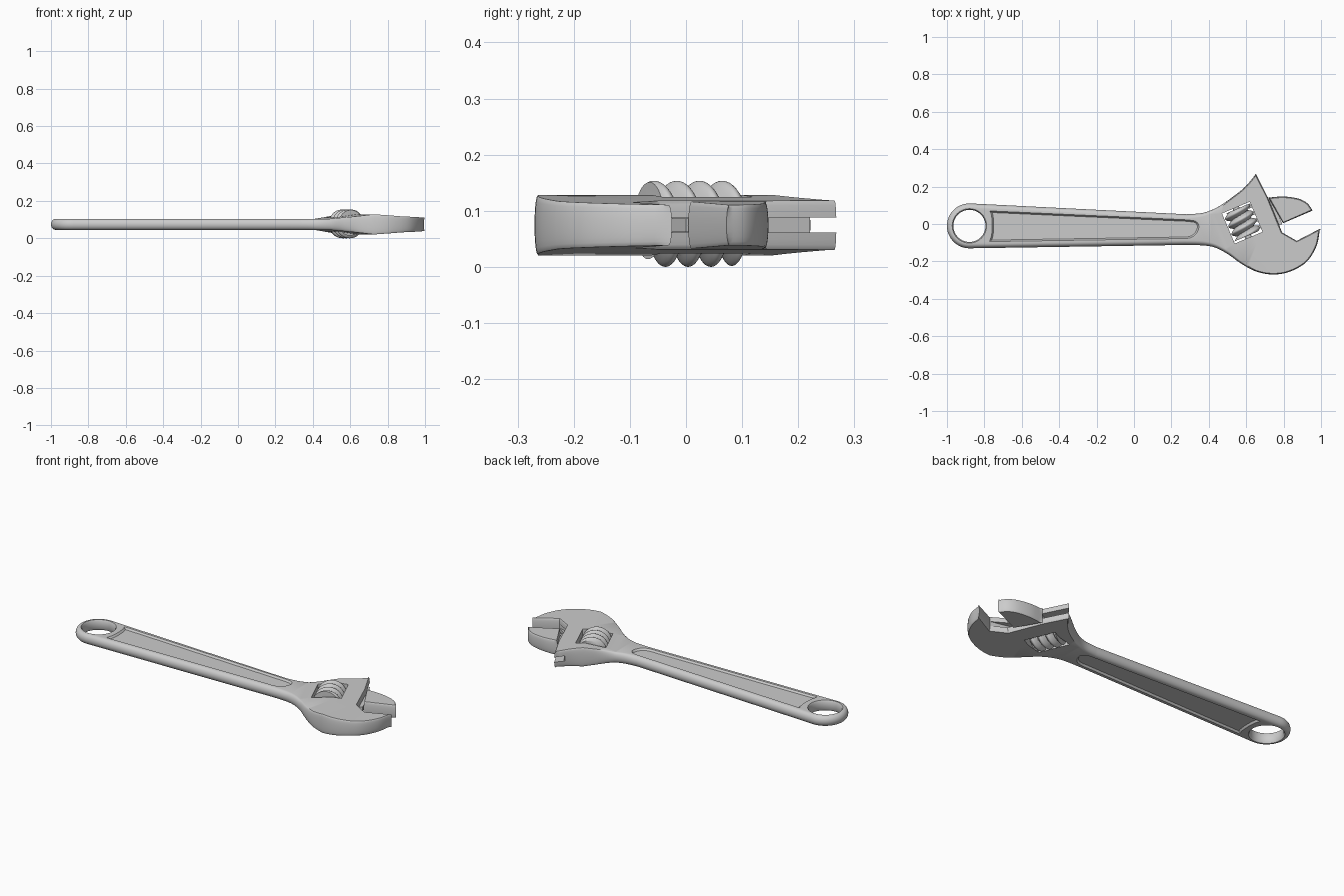
import bpy, bmesh, math
from mathutils import Vector, Matrix

cube = bpy.data.objects.get("Cube")
if cube:
    bpy.data.objects.remove(cube)

MID = 0.0745                      # height of the tool's middle plane
TILT = math.radians(23)           # angle of the jaws to the handle
U = Vector((math.cos(TILT), math.sin(TILT)))    # along the jaws
V = Vector((-math.sin(TILT), math.cos(TILT)))   # along the slide

GREY = (0.6, 0.6, 0.6, 1)
steel = bpy.data.materials.new("steel_grey")
steel.use_nodes = True
steel.diffuse_color = GREY
steel.node_tree.nodes["Principled BSDF"].inputs["Base Color"].default_value = GREY


def lerp_table(table, t):
    for (a, p), (b, q) in zip(table, table[1:]):
        if t <= b:
            return p + (q - p) * max(0, (t - a) / (b - a))
    return table[-1][1]


def thickness(p):
    return lerp_table([(-2, .058), (.4, .06), (.565, .108), (.72, .085), (.93, .07)], U.dot(p))


def rounding(p):
    return lerp_table([(-2, .024), (.3, .024), (.5, .006), (2, .006)], U.dot(p))


def slide_groove(p):
    """Push the points of the head's slide face back to the groove floor."""
    u, v = U.dot(p), V.dot(p)
    return U * .66 + V * min(v, -.04) if u > .66 and v > -.4 else p


def spline(points, steps=6):
    """Smooth curve through the points."""
    pts = [Vector(p) for p in points]
    ext = [2 * pts[0] - pts[1]] + pts + [2 * pts[-1] - pts[-2]]
    out = []
    for a, b, c, d in zip(ext, ext[1:], ext[2:], ext[3:]):
        for i in range(steps):
            t = i / steps
            out.append(0.5 * (2 * b + (c - a) * t + (2 * a - 5 * b + 4 * c - d) * t * t
                              + (3 * b - a - 3 * c + d) * t ** 3))
    return out + [pts[-1]]


def arc(centre, radius, start, end, steps):
    return [Vector(centre) + radius * Vector((math.cos(a), math.sin(a))) for a in
            (math.radians(start + (end - start) * i / steps) for i in range(steps + 1))]


def tilted_rect(u0, u1, v0, v1):
    return [U * u + V * v for u, v in ((u0, v0), (u1, v0), (u1, v1), (u0, v1))]


def inset(loop, amount):
    """Move each point of a counter-clockwise loop inwards."""
    out = []
    for i, p in enumerate(loop):
        d = (loop[(i + 1) % len(loop)] - loop[i - 1]).normalized()
        out.append(p + Vector((-d.y, d.x)) * amount(p))
    return out


def skin(bm, layers):
    """Join a pile of equal (height, loop) layers; return the two end rings."""
    rings = [[bm.verts.new((p.x, p.y, z)) for p in loop] for z, loop in layers]
    for low, high in zip(rings, rings[1:]):
        for i in range(len(low)):
            bm.faces.new((low[i - 1], low[i], high[i], high[i - 1]))
    return rings[0], rings[-1]


def fill(bm, rings):
    """Fill the flat region inside the first ring and outside the others."""
    edges = []
    for ring in rings:
        for i in range(len(ring)):
            edges.append(bm.edges.get((ring[i - 1], ring[i])))
    bmesh.ops.triangle_fill(bm, use_beauty=True, edges=edges, normal=(0, 0, 1))


def make_object(name, bm):
    bmesh.ops.recalc_face_normals(bm, faces=bm.faces[:])
    if bm.calc_volume(signed=True) < 0:
        bmesh.ops.reverse_faces(bm, faces=bm.faces[:])
    mesh = bpy.data.meshes.new(name)
    bm.to_mesh(mesh)
    bm.free()
    mesh.materials.append(steel)
    obj = bpy.data.objects.new(name, mesh)
    bpy.context.collection.objects.link(obj)
    bpy.ops.object.select_all(action='DESELECT')
    bpy.context.view_layer.objects.active = obj
    obj.select_set(True)
    bpy.ops.object.shade_smooth_by_angle(angle=math.radians(32))


def forged(name, outline, grooved=False, holes=(), panel=None):
    """Plate with rounded sides and a thickness that follows the jaw direction."""
    bm = bmesh.new()
    steps = [(k, False) for k in range(5)] + [(k, grooved) for k in (4, 5, 6)]
    steps += [(k, False) for k in range(6, 11)]
    layers = []
    for k, cut in steps:
        a = math.pi * (k / 10 - .5)
        ring = inset(outline, lambda p: rounding(p) * (1 - math.cos(a)))
        layers.append((math.sin(a), [slide_groove(p) for p in ring] if cut else ring))
    ends = [[ring] for ring in skin(bm, layers)]
    for hole in holes:
        for end, ring in zip(ends, skin(bm, hole)):
            end.append(ring)
    for side, end in zip((-1, 1), ends):
        if panel:
            rim, floor = skin(bm, [(side, panel), (side * .66, inset(panel, lambda p: .008))])
            end.append(rim)
            fill(bm, [floor])
        fill(bm, end)
    bmesh.ops.remove_doubles(bm, verts=bm.verts[:], dist=1e-5)
    for u in (.4, .565, .72):
        geom = bm.verts[:] + bm.edges[:] + bm.faces[:]
        bmesh.ops.bisect_plane(bm, geom=geom, dist=1e-5, plane_co=(U * u).to_3d(), plane_no=U.to_3d())
    for v in bm.verts:
        v.co.z = MID + v.co.z * thickness(v.co.xy) / 2
    make_object(name, bm)


def tilted_box(name, u0, u1, v0, v1, height):
    bm = bmesh.new()
    rect = tilted_rect(u0, u1, v0, v1)
    for ring in skin(bm, [(MID - height / 2, rect), (MID + height / 2, rect)]):
        bm.faces.new(ring)
    make_object(name, bm)


# Outline of handle, neck and fixed jaw
RING = (-.88, -.01)
body = arc(RING, .12, 86, 270, 32)
body += spline([(.27, -.112), (.36, -.114), (.43, -.125), (.5, -.16), (.57, -.21), (.65, -.253),
                (.74, -.27), (.83, -.256), (.92, -.205), (.975, -.12), (.995, -.025)])
body += [Vector(p) for p in ((.87, -.09), (.792, -.045), (.717, .14))]
body += spline([(.652, .268), (.595, .2), (.53, .147), (.45, .092), (.37, .06), (.28, .052)])

# Flared hanging hole, worm window and sunken handle panels
ring_hole = [(z, arc(RING, r, 0, 351, 39)) for z, r in ((-1, .092), (-.65, .086), (.65, .086), (1, .092))]
window = [(z, tilted_rect(.455, .616, -.307, -.132)) for z in (-1, 1)]
panel = spline([(.24, -.078), (.275, -.078), (.31, -.07), (.337, -.045), (.347, -.01), (.33, .014), (.29, .022)], 4)
panel += spline([(-.772, .07), (-.762, .045), (-.758, -.01), (-.762, -.06), (-.772, -.094)], 4)
forged("handle_and_fixed_jaw", body, True, (ring_hole, window), panel)

# Sliding jaw with its stem and rack
jaw = [Vector((.797, .004))]
jaw += spline([(.955, .072), (.93, .108), (.895, .13), (.85, .142), (.79, .147), (.718, .141)])
forged("sliding_jaw", jaw)
tilted_box("jaw_stem", .64, .73, -.31, -.16, .024)
for i in range(4):
    v = -.285 + i * .04
    tilted_box("rack_tooth_%d" % (i + 1), .6, .65, v, v + .018, .024)

# Worm screw with a rounded spiral thread
PITCH, LENGTH, ROWS, SIDES = .044, .155, 60, 48
centre = (U * .535 + V * -.218).to_3d()
centre.z = .0768
bm = bmesh.new()
spiral = []
for k in range(ROWS + 1):
    v = LENGTH * (k / ROWS - .5)
    ring = []
    for j in range(SIDES):
        a = 2 * math.pi * j / SIDES
        wave = abs(math.sin(math.pi * (v / PITCH + a / (2 * math.pi) - .136)))
        r = .05 + .0268 * wave
        ring.append(bm.verts.new(centre + U.to_3d() * (r * math.cos(a)) + V.to_3d() * v
                                 + Vector((0, 0, r * math.sin(a)))))
    spiral.append(ring)
for low, high in zip(spiral, spiral[1:]):
    for j in range(SIDES):
        bm.faces.new((low[j - 1], low[j], high[j], high[j - 1]))
bm.faces.new(spiral[0])
bm.faces.new(spiral[-1])
make_object("worm_screw", bm)

# Pin that carries the worm
bm = bmesh.new()
turn = Matrix.Rotation(TILT, 4, 'Z') @ Matrix.Rotation(math.pi / 2, 4, 'X')
bmesh.ops.create_cone(bm, cap_ends=True, segments=16, radius1=.018, radius2=.018, depth=.2,
                      matrix=Matrix.Translation(centre) @ turn)
make_object("worm_pin", bm)
